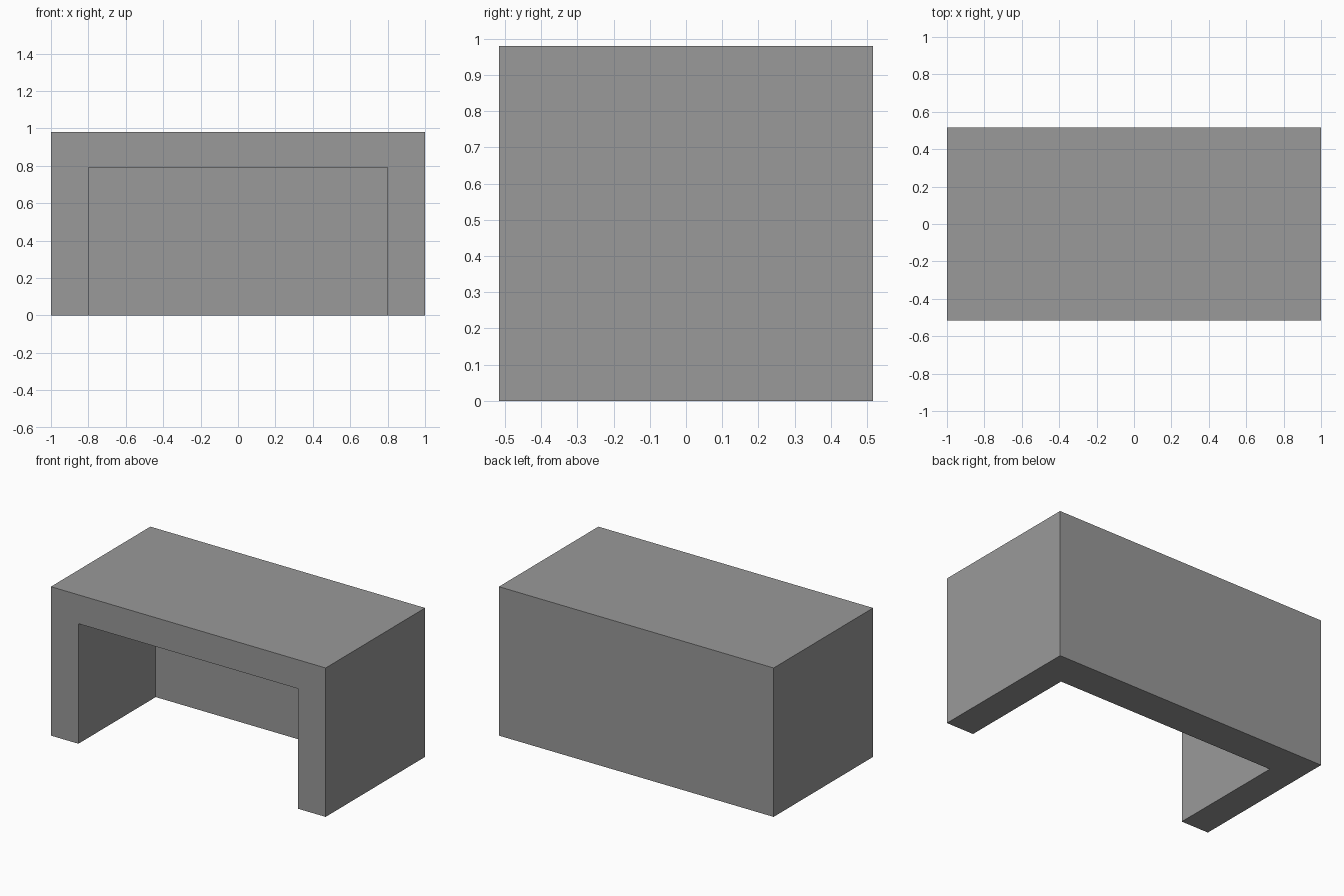
import bpy

old = bpy.data.objects.get("Cube")
if old:
    bpy.data.objects.remove(old, do_unlink=True)

# Overall size and wall thicknesses
WIDTH, DEPTH, HEIGHT = 2.0, 1.034, 0.98
SIDE, BACK, TOP = 0.2, 0.23, 0.19

grey = bpy.data.materials.new("plain_grey")
grey.use_nodes = True
colour = (0.32, 0.32, 0.32, 1)
grey.diffuse_color = colour
grey.node_tree.nodes["Principled BSDF"].inputs["Base Color"].default_value = colour


def box(name, low, high):
    """Add a box spanning two opposite corners."""
    centre = [(a + b) / 2 for a, b in zip(low, high)]
    bpy.ops.mesh.primitive_cube_add(size=1, location=centre)
    obj = bpy.context.object
    obj.name = name
    obj.scale = [b - a for a, b in zip(low, high)]
    bpy.ops.object.transform_apply(location=True, rotation=False, scale=True)
    obj.data.materials.append(grey)
    return obj


# Solid desk body
x, y = WIDTH / 2, DEPTH / 2
desk = box("desk_body", (-x, -y, 0), (x, y, HEIGHT))

# Knee space, open at the front and at the floor
knee_space = box("knee_space_cutter", (SIDE - x, -y - 0.5, -0.5),
                 (x - SIDE, y - BACK, HEIGHT - TOP))
knee_space.hide_render = True

# Cut the knee space out, then drop the cutter
cut = desk.modifiers.new("knee_space", "BOOLEAN")
cut.operation = "DIFFERENCE"
cut.solver = "EXACT"
cut.object = knee_space
bpy.context.view_layer.objects.active = desk
bpy.ops.object.modifier_apply(modifier=cut.name)
bpy.data.objects.remove(knee_space, do_unlink=True)
